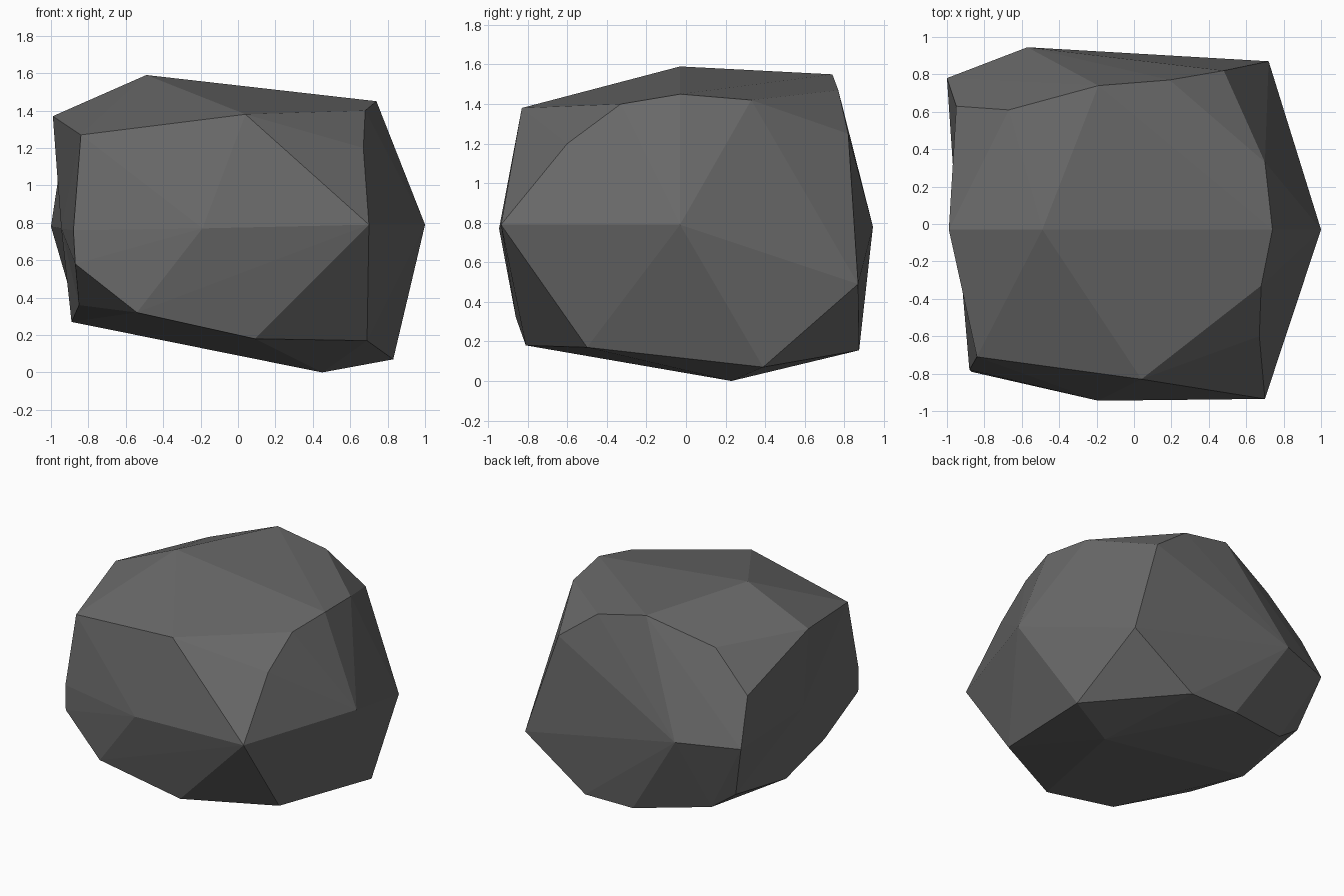
import bpy
import bmesh

if "Cube" in bpy.data.objects:
    bpy.data.objects.remove(bpy.data.objects["Cube"])

# Corner points of the boulder, grouped by the side they belong to
top = [(-.49, -.03, 1.59), (-.99, -.03, 1.37), (-.84, -.71, 1.27), (.04, -.83, 1.38),
       (.67, -.6, 1.2), (.68, -.33, 1.4), (.74, -.03, 1.45), (.7, .33, 1.42),
       (.48, .82, 1.25), (.19, .77, 1.47), (-.19, .74, 1.55), (-.67, .61, 1.39),
       (-.95, .63, 1.11)]
middle = [(-.19, -.945, .77), (.7, -.935, .79), (1, -.03, .79), (.72, .87, .49),
          (-.57, .945, .78), (-1, .78, .78), (-.88, -.78, .76), (-.87, -.79, .58)]
bottom = [(.45, .23, 0), (.83, .39, .07), (.69, -.5, .17), (.09, -.81, .18),
          (-.54, -.86, .32), (-.85, -.42, .36), (-.89, .09, .27), (-.88, .67, .37),
          (-.7, .7, .24), (-.17, .87, .155), (.22, .875, .155)]

# Convex boulder body
bm = bmesh.new()
for p in top + middle + bottom:
    bm.verts.new(p)
hull = bmesh.ops.convex_hull(bm, input=bm.verts[:])
spare = [v for v in bm.verts if not v.link_faces]
bmesh.ops.delete(bm, geom=spare, context='VERTS')
bm.normal_update()

# Left side is slightly dished: replace it with a fan around a sunken centre
left = [f for f in bm.faces if f.normal.x < -.85]
bmesh.ops.delete(bm, geom=left, context='FACES')
rim = [e for e in bm.edges if e.is_boundary]
centre = bm.verts.new((-.945, -.03, .77))
for e in rim:
    bm.faces.new((e.verts[0], e.verts[1], centre))
bmesh.ops.recalc_face_normals(bm, faces=bm.faces[:])

# Flat-shaded object in one dark grey
mesh = bpy.data.meshes.new("boulder")
bm.to_mesh(mesh)
bm.free()
stone = bpy.data.materials.new("dark grey stone")
stone.diffuse_color = (.14, .14, .14, 1)
stone.use_nodes = True
stone.node_tree.nodes["Principled BSDF"].inputs["Base Color"].default_value = stone.diffuse_color
mesh.materials.append(stone)
bpy.context.collection.objects.link(bpy.data.objects.new("boulder", mesh))
